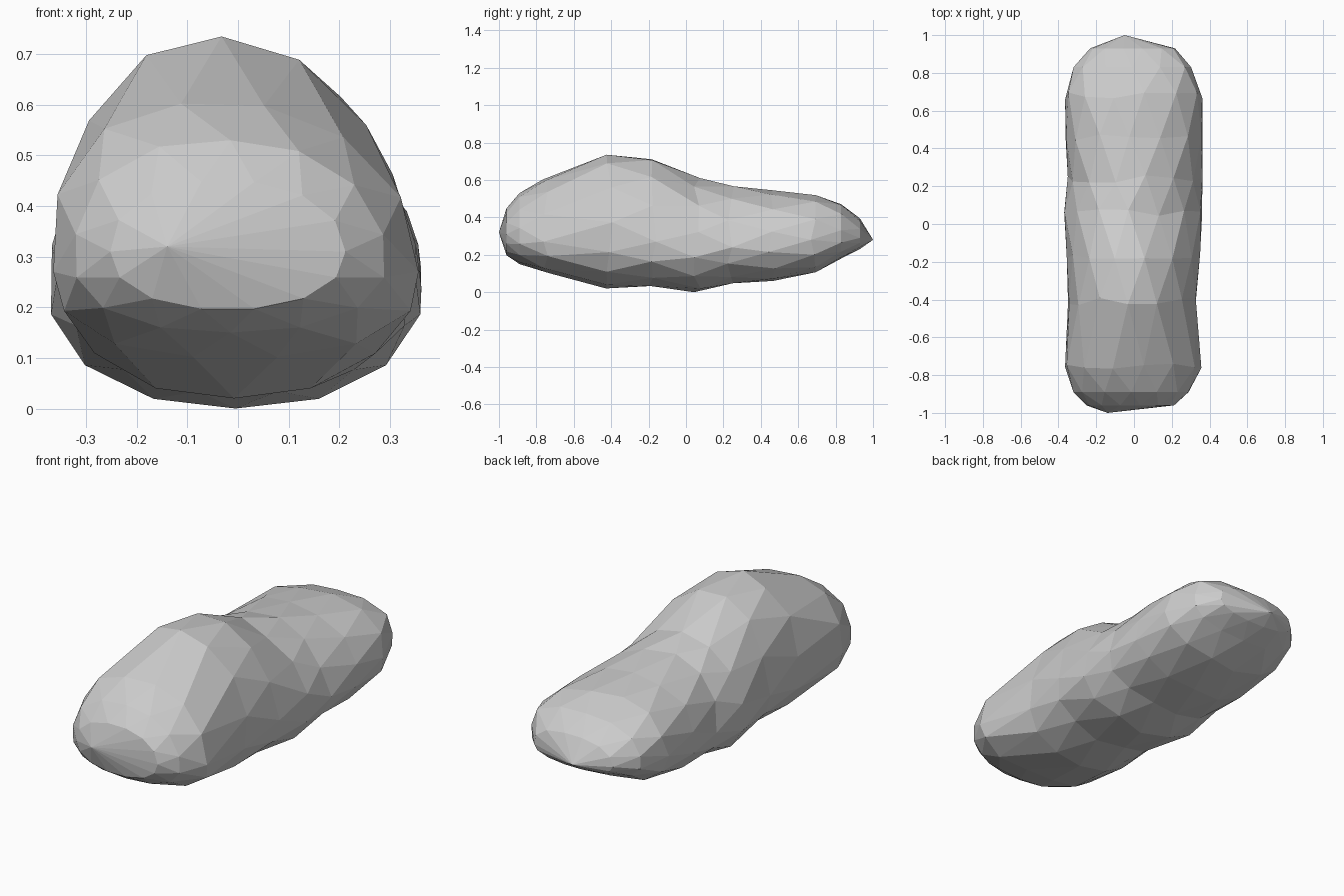
import bpy, bmesh, math, random

if "Cube" in bpy.data.objects:
    bpy.data.objects.remove(bpy.data.objects["Cube"])

random.seed(4)
SIDES = 14

# Cross-sections along the boulder:
# y, left x, right x, bottom z, widest z, top z,
# squareness of the upper left, upper right and lower parts
SECTIONS = [
    (-0.96, -0.25, 0.21, 0.195, 0.31, 0.45, 2.3, 2.1, 2.2),
    (-0.89, -0.32, 0.29, 0.15, 0.29, 0.53, 2.6, 2.1, 2.3),
    (-0.75, -0.365, 0.355, 0.10, 0.27, 0.605, 2.6, 2.1, 2.5),
    (-0.41, -0.35, 0.335, 0.02, 0.27, 0.735, 2.2, 2.0, 2.2),
    (-0.18, -0.35, 0.35, 0.03, 0.27, 0.72, 2.1, 1.9, 2.2),
    (0.06, -0.37, 0.36, 0.00, 0.24, 0.61, 2.0, 1.8, 2.2),
    (0.24, -0.345, 0.355, 0.045, 0.24, 0.575, 2.1, 1.95, 2.3),
    (0.46, -0.36, 0.36, 0.06, 0.26, 0.545, 2.3, 2.2, 2.5),
    (0.68, -0.36, 0.355, 0.105, 0.28, 0.52, 2.5, 2.7, 2.5),
    (0.83, -0.32, 0.30, 0.18, 0.29, 0.47, 2.5, 3.4, 2.4),
    (0.93, -0.23, 0.215, 0.23, 0.29, 0.395, 2.3, 2.8, 2.2),
]
FRONT_TIP = (-0.14, -1.0, 0.32)
BACK_TIP = (-0.05, 1.0, 0.28)


def superpoint(angle, power):
    c, s = math.cos(angle), math.sin(angle)
    r = (abs(c) ** power + abs(s) ** power) ** (-1 / power)
    return r * c, r * s


def ring(bm, index, section):
    y, left, right, bottom, mid, top, p_left, p_right, p_low = section
    cx = (left + right) / 2
    half = (right - left) / 2 * 1.01
    edge = 1 if abs(y) < 0.8 else 0
    verts = []
    for i in range(SIDES):
        # alternate rings are staggered so the facets become triangles
        a = math.tau * (i + 0.5 * (index % 2)) / SIDES
        low = math.sin(a) < 0
        power = p_low if low else (p_right if math.cos(a) > 0 else p_left)
        u, v = superpoint(a, power)
        x = cx + half * u - 0.025 * max(v, 0) ** 2 * edge
        z = mid + v * ((mid - bottom) if low else (top - mid))
        dx = random.uniform(-0.006, 0.004) * edge * u
        dy = random.uniform(-0.02, 0.02) * edge
        verts.append(bm.verts.new((x + dx, y + dy, max(z, 0))))
    return verts


def cap(bm, verts, tip):
    point = bm.verts.new(tip)
    for i in range(SIDES):
        bm.faces.new((verts[i], verts[(i + 1) % SIDES], point))


# Boulder: staggered rings joined by triangles, closed to a tip at each end
bm = bmesh.new()
rings = [ring(bm, k, s) for k, s in enumerate(SECTIONS)]
for k in range(len(rings) - 1):
    a, b = rings[k], rings[k + 1]
    for i in range(SIDES):
        j = (i + 1) % SIDES
        if k % 2 == 0:
            bm.faces.new((a[i], a[j], b[i]))
            bm.faces.new((a[j], b[j], b[i]))
        else:
            bm.faces.new((a[i], b[j], b[i]))
            bm.faces.new((a[i], a[j], b[j]))
cap(bm, rings[0], FRONT_TIP)
cap(bm, rings[-1], BACK_TIP)
bmesh.ops.recalc_face_normals(bm, faces=bm.faces)

mesh = bpy.data.meshes.new("boulder")
bm.to_mesh(mesh)
bm.free()
boulder = bpy.data.objects.new("boulder", mesh)
bpy.context.collection.objects.link(boulder)
